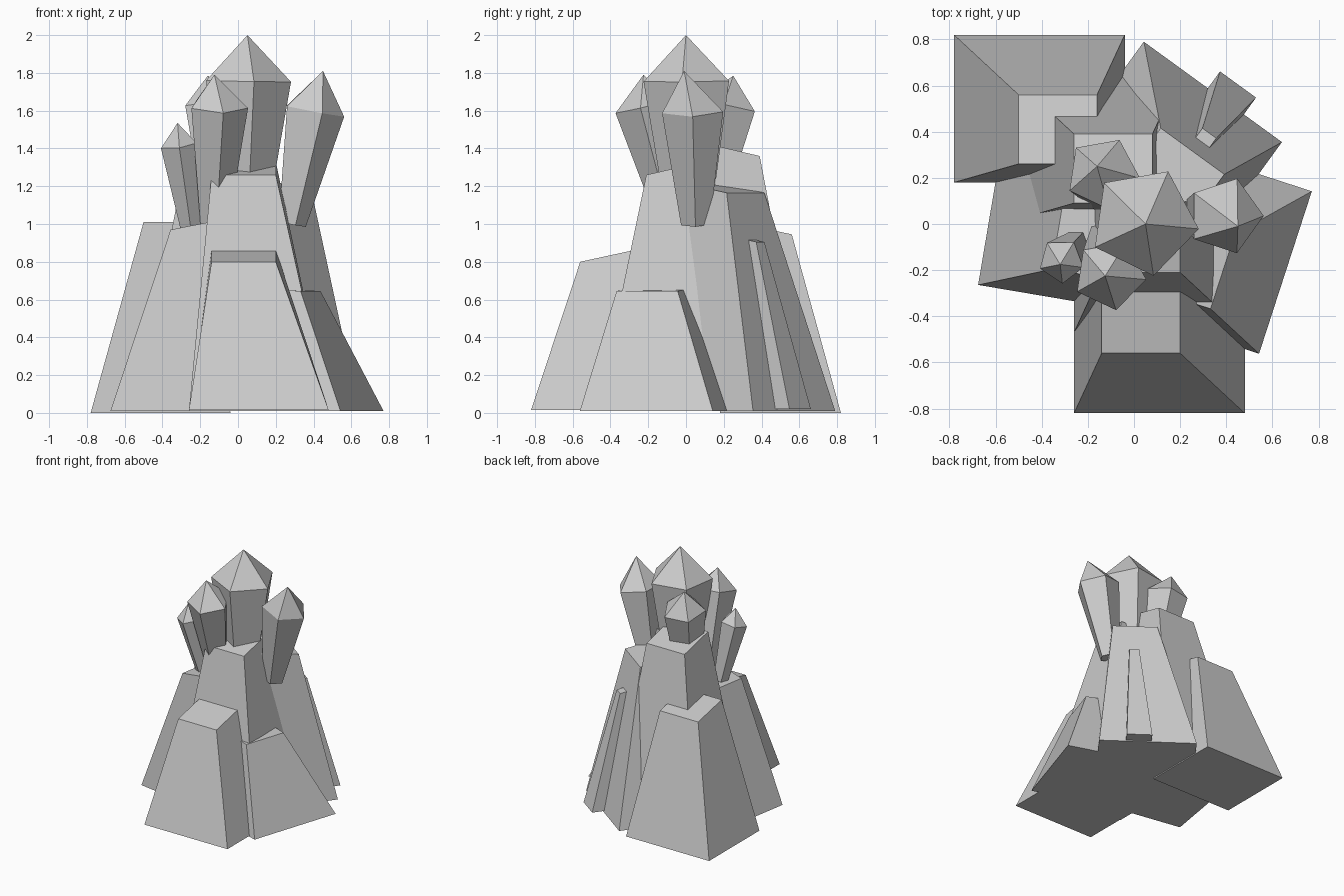
import bpy, bmesh, math
from mathutils import Vector, Matrix

if "Cube" in bpy.data.objects:
    bpy.data.objects.remove(bpy.data.objects["Cube"])


def make_object(name, verts, faces):
    bm = bmesh.new()
    vs = [bm.verts.new(v) for v in verts]
    for f in faces:
        bm.faces.new([vs[i] for i in f])
    bmesh.ops.recalc_face_normals(bm, faces=bm.faces[:])
    mesh = bpy.data.meshes.new(name)
    bm.to_mesh(mesh)
    bm.free()
    obj = bpy.data.objects.new(name, mesh)
    bpy.context.collection.objects.link(obj)
    return obj


def block(name, angle, base, top, z0, z_out, z_in):
    """Tapered slab; base/top = (left, right, outer, inner) in a frame
    whose outward side faces -y before turning by angle."""
    rot = Matrix.Rotation(math.radians(angle), 3, 'Z')
    verts = []
    for (l, r, o, i), zo, zi in ((base, z0, z0), (top, z_out, z_in)):
        verts += [rot @ Vector(p) for p in
                  ((l, -o, zo), (r, -o, zo), (r, -i, zi), (l, -i, zi))]
    sides = [(k, (k + 1) % 4, 4 + (k + 1) % 4, 4 + k) for k in range(4)]
    make_object(name, verts, [(3, 2, 1, 0), (4, 5, 6, 7)] + sides)


def rock(name, angle, left, outer, z_out, z_in, z0=0.01, flip=False, d=1.0):
    """Standard rock: every big rock shares this lopsided taper."""
    a = 0.28 if flip else 0.12
    block(name, angle,
          (left, left + 0.74, outer, outer - 0.64 * d),
          (left + a, left + a + 0.34, outer - 0.26 * d, outer - 0.56 * d),
          z0, z_out, z_in)


def crystal(name, bottom, shoulder, apex, r_low, r_high, phase):
    """Five-sided shaft widening upward, capped by a point."""
    b, s = Vector(bottom), Vector(shoulder)
    tilt = Vector((0, 0, 1)).rotation_difference(s - b)
    verts = []
    for c, r in ((b, r_low), (s, r_high)):
        for k in range(5):
            a = math.radians(phase + 72 * k)
            verts.append(c + tilt @ Vector((r * math.cos(a), r * math.sin(a), 0)))
    verts.append(Vector(apex))
    faces = [(4, 3, 2, 1, 0)]
    for k in range(5):
        n = (k + 1) % 5
        faces += [(k, n, 5 + n, 5 + k), (5 + k, 5 + n, 10)]
    make_object(name, verts, faces)


# Rocks around the base
rock("front_rock", 0, -0.26, 0.82, 0.80, 0.865, 0.015)
rock("centre_rock", 0, -0.26, 0.47, 1.26, 1.33)
rock("right_rock", 72, -0.367, 0.689, 0.645, 0.66)
rock("back_right_rock", 144, -0.31, 0.664, 1.165, 1.22)
rock("back_left_rock", 180, 0.04, 0.82, 0.945, 1.01, 0.0)
rock("back_rock", 180, -0.20, 0.65, 1.36, 1.43)
rock("left_rock", 260.4, -0.367, 0.622, 0.97, 1.037, flip=True, d=1.165)

# Thin sliver leaning on the back right rock
block("rock_sliver", 144, (-0.106, 0.087, 0.754, 0.56),
      (-0.07, 0.004, 0.51, 0.43), 0.02, 0.905, 0.92)

# Crystal cluster
crystal("main_crystal", (0.03, 0.02, 1.0), (0.043, 0.012, 1.757),
        (0.05, 0.0, 2.0), 0.12, 0.24, -8)
crystal("front_crystal", (-0.13, -0.06, 0.97), (-0.105, -0.22, 1.625),
        (-0.125, -0.225, 1.79), 0.075, 0.16, -8)
crystal("right_crystal", (0.28, 0.05, 1.0), (0.395, 0.035, 1.6),
        (0.45, -0.01, 1.81), 0.08, 0.17, 0)
crystal("back_crystal", (-0.10, 0.10, 1.0), (-0.135, 0.22, 1.62),
        (-0.16, 0.25, 1.785), 0.08, 0.163, -8)
crystal("small_crystal", (-0.25, -0.08, 0.97), (-0.315, -0.16, 1.42),
        (-0.32, -0.175, 1.535), 0.055, 0.1, -16)
